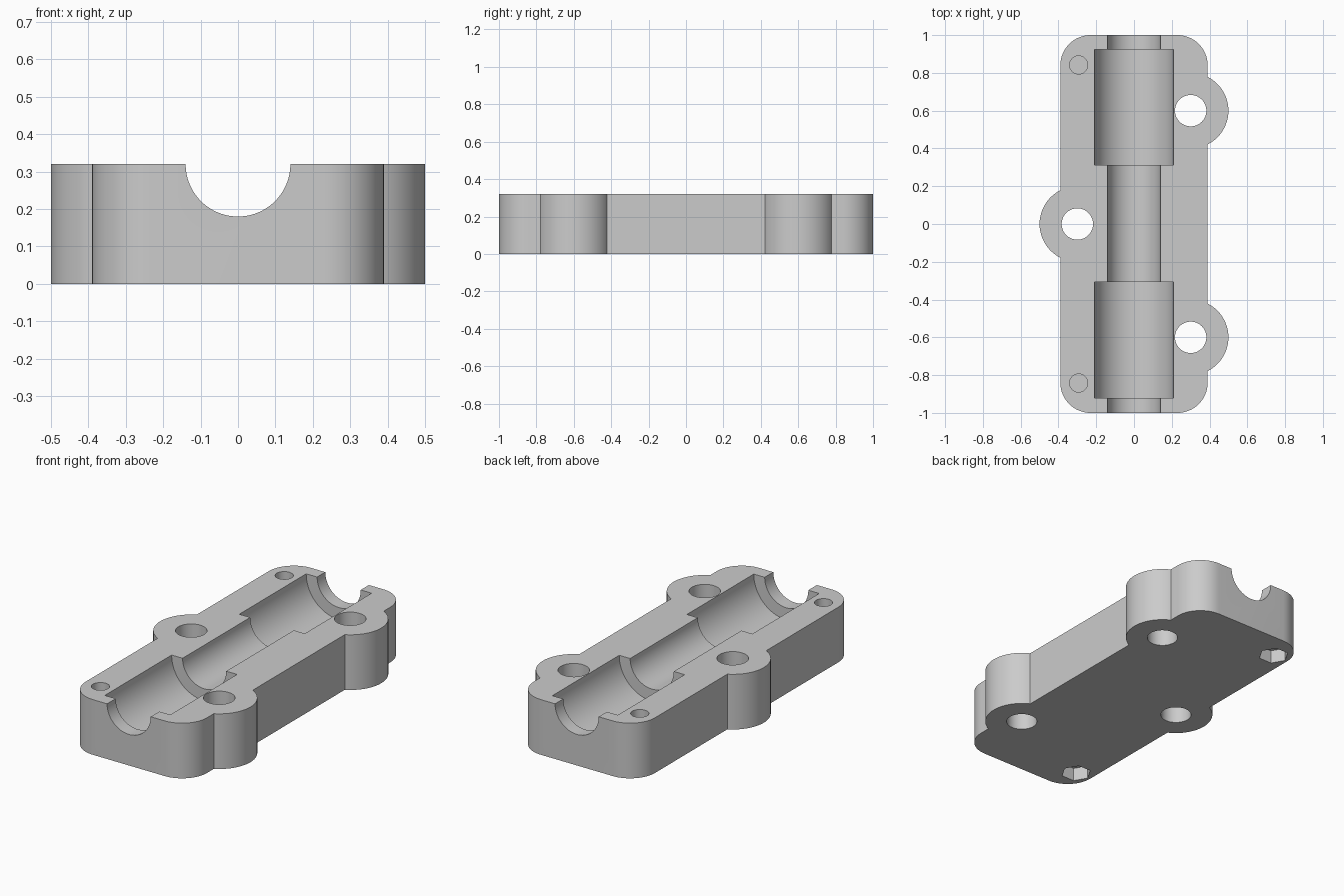
import bpy
import bmesh
from math import radians, pi, sin, cos

default = bpy.data.objects.get("Cube")
if default:
    bpy.data.objects.remove(default, do_unlink=True)

HEIGHT = 0.32
HALF_W, HALF_L, CORNER = 0.39, 1.0, 0.16
BOSSES = [(0.3, 0.6), (0.3, -0.6), (-0.3, 0.0)]
NUT_X, NUT_YS = -0.293, (0.842, -0.842)

grey = bpy.data.materials.new("plain grey")
grey.use_nodes = True
colour = (0.6, 0.6, 0.6, 1)
grey.diffuse_color = colour
grey.node_tree.nodes["Principled BSDF"].inputs["Base Color"].default_value = colour


def prism(name, outline, z0, z1):
    """Extrude a closed outline from z0 to z1."""
    bm = bmesh.new()
    face = bm.faces.new([bm.verts.new((x, y, z0)) for x, y in outline])
    top = bmesh.ops.extrude_face_region(bm, geom=[face])["geom"]
    verts = [v for v in top if isinstance(v, bmesh.types.BMVert)]
    bmesh.ops.translate(bm, verts=verts, vec=(0, 0, z1 - z0))
    bmesh.ops.recalc_face_normals(bm, faces=bm.faces)
    mesh = bpy.data.meshes.new(name)
    bm.to_mesh(mesh)
    bm.free()
    mesh.materials.append(grey)
    obj = bpy.data.objects.new(name, mesh)
    bpy.context.collection.objects.link(obj)
    return obj


def circle(x, y, r, sides=64):
    return [(x + r * cos(2 * pi * i / sides), y + r * sin(2 * pi * i / sides))
            for i in range(sides)]


def rounded_rectangle(w, l, r, steps=16):
    points = []
    for k, (sx, sy) in enumerate([(1, 1), (-1, 1), (-1, -1), (1, -1)]):
        for i in range(steps + 1):
            a = (k + i / steps) * pi / 2
            points.append((sx * (w - r) + r * cos(a), sy * (l - r) + r * sin(a)))
    return points


def combine(target, tool, operation):
    """Apply a boolean and discard the tool."""
    tool.hide_render = True
    mod = target.modifiers.new(operation.lower(), "BOOLEAN")
    mod.operation, mod.solver, mod.object = operation, "EXACT", tool
    bpy.context.view_layer.objects.active = target
    bpy.ops.object.modifier_apply(modifier=mod.name)
    bpy.data.objects.remove(tool, do_unlink=True)


def trough(target, radius, y0, y1):
    """Half-round channel along y, centred on the top surface."""
    tool = prism("trough_cutter", circle(0, 0, radius, 96), -y1, -y0)
    tool.rotation_euler.x = radians(90)
    tool.location.z = HEIGHT
    bpy.context.view_layer.update()
    combine(target, tool, "DIFFERENCE")


# Body with rounded corners and screw lugs
body = prism("bearing_block",
             rounded_rectangle(HALF_W, HALF_L, CORNER), 0, HEIGHT)
for x, y in BOSSES:
    combine(body, prism("lug", circle(x, y, 0.2), 0, HEIGHT), "UNION")

# Rod channel and the two wider bearing seats
trough(body, 0.14, -1.2, 1.2)
trough(body, 0.21, 0.312, 0.925)
trough(body, 0.21, -0.921, -0.308)

# Through holes in the lugs
for x, y in BOSSES:
    combine(body, prism("hole_cutter", circle(x, y, 0.083), -0.1, 0.5), "DIFFERENCE")

# Screw holes above hexagonal nut pockets, parted by a thin web
for y in NUT_YS:
    combine(body, prism("screw_cutter", circle(NUT_X, y, 0.048, 48), 0.09, 0.5), "DIFFERENCE")
    combine(body, prism("nut_cutter", circle(NUT_X, y, 0.082, 6), -0.1, 0.077), "DIFFERENCE")

bpy.ops.object.select_all(action="DESELECT")
body.select_set(True)
bpy.context.view_layer.objects.active = body
bpy.ops.object.shade_smooth_by_angle(angle=radians(30))
